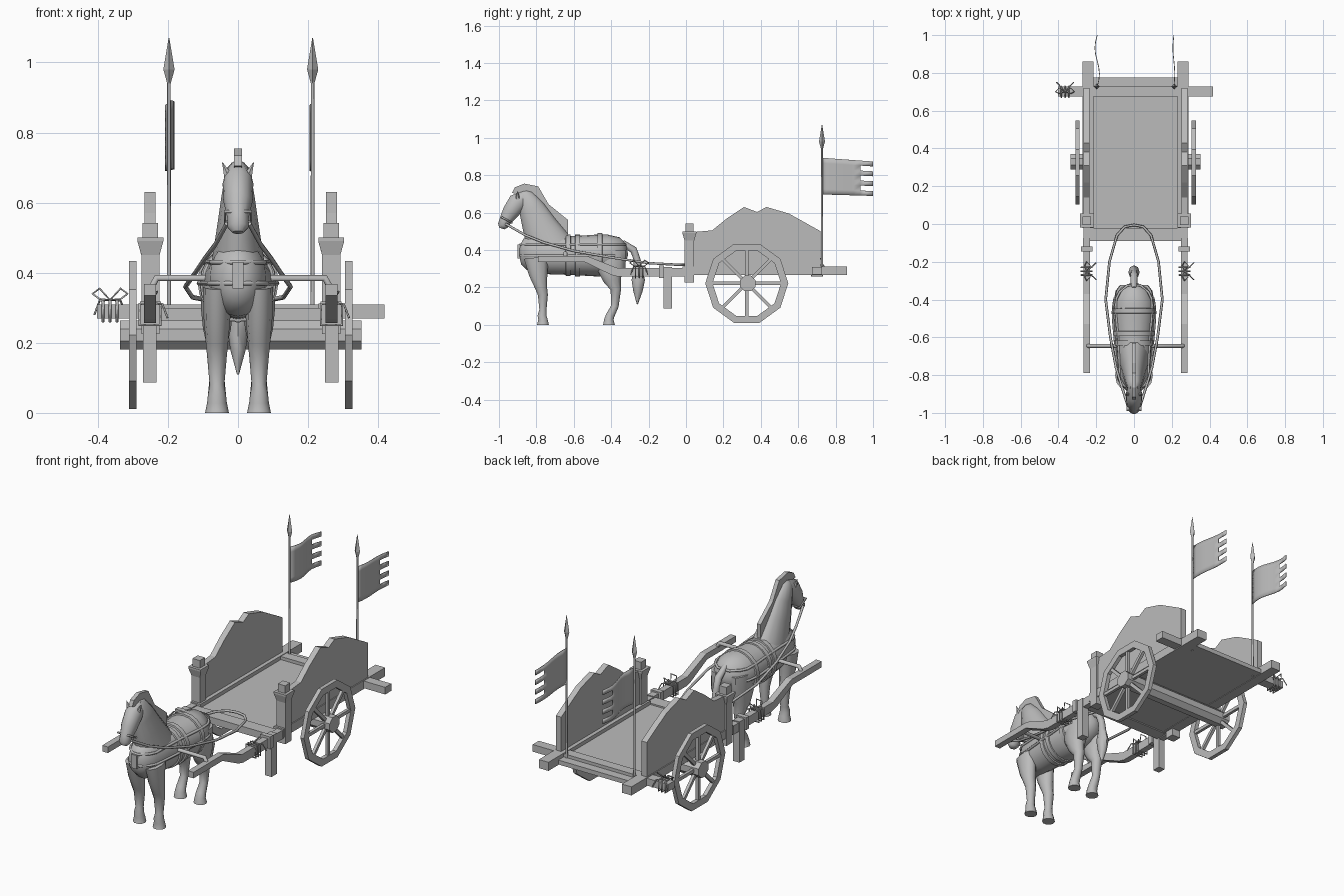
import bpy, bmesh
from math import sin, cos, pi, radians, sqrt
from mathutils import Vector, Matrix

old = bpy.data.objects.get("Cube")
if old:
    bpy.data.objects.remove(old)

grey = bpy.data.materials.new("plain_grey")
grey.use_nodes = True
COLOUR = (0.5, 0.5, 0.5, 1)
grey.diffuse_color = COLOUR
grey.node_tree.nodes["Principled BSDF"].inputs["Base Color"].default_value = COLOUR
CX = 0.008  # centre line of the cart


def finish(name, bm, smooth=False):
    bmesh.ops.recalc_face_normals(bm, faces=bm.faces)
    me = bpy.data.meshes.new(name)
    bm.to_mesh(me)
    bm.free()
    me.materials.append(grey)
    ob = bpy.data.objects.new(name, me)
    bpy.context.collection.objects.link(ob)
    if smooth:
        bpy.ops.object.select_all(action='DESELECT')
        ob.select_set(True)
        bpy.context.view_layer.objects.active = ob
        bpy.ops.object.shade_smooth_by_angle(angle=radians(50))
    return ob


def box(name, x, y, z, rot=None):
    """Box from three (low, high) ranges."""
    bm = bmesh.new()
    size = [b - a for a, b in (x, y, z)]
    mid = Vector([(a + b) / 2 for a, b in (x, y, z)])
    bmesh.ops.create_cube(bm, size=1, matrix=Matrix.Translation(mid) @ (rot or Matrix()) @ Matrix.Diagonal((*size, 1)))
    return finish(name, bm)


def plate(name, profile, x0, x1):
    """Extrude a y-z outline from x0 to x1."""
    bm = bmesh.new()
    face = bm.faces.new([bm.verts.new((x0, y, z)) for y, z in profile])
    new = bmesh.ops.extrude_face_region(bm, geom=[face])["geom"]
    bmesh.ops.translate(bm, vec=(x1 - x0, 0, 0), verts=[v for v in new if isinstance(v, bmesh.types.BMVert)])
    return finish(name, bm)


def loft(name, rings, x=0, sides=14, smooth=True):
    """Skin ellipses (y, z, half width, half depth) along a path in the y-z plane."""
    bm = bmesh.new()
    loops = []
    for i, (y, z, rx, r) in enumerate(rings):
        a, b = rings[max(i - 1, 0)], rings[min(i + 1, len(rings) - 1)]
        t = Vector((0, b[0] - a[0], b[1] - a[1])).normalized()
        loops.append([bm.verts.new((x + rx * cos(k * 2 * pi / sides),
                                    y - t.z * r * sin(k * 2 * pi / sides),
                                    max(0, z + t.y * r * sin(k * 2 * pi / sides)))) for k in range(sides)])
    for a, b in zip(loops, loops[1:]):
        for k in range(sides):
            n = (k + 1) % sides
            bm.faces.new((a[k], a[n], b[n], b[k]))
    bm.faces.new(loops[0])
    bm.faces.new(loops[-1])
    return finish(name, bm, smooth)


def cord(name, pts, r, cyclic=False):
    """Round cord through points, turned into a mesh."""
    cu = bpy.data.curves.new(name, 'CURVE')
    cu.dimensions = '3D'
    cu.bevel_depth, cu.bevel_resolution = r, 1
    cu.use_fill_caps = True
    sp = cu.splines.new('POLY')
    sp.points.add(len(pts) - 1)
    for p, q in zip(sp.points, pts):
        p.co = (*q, 1)
    sp.use_cyclic_u = cyclic
    cu.materials.append(grey)
    ob = bpy.data.objects.new(name, cu)
    bpy.context.collection.objects.link(ob)
    bpy.ops.object.select_all(action='DESELECT')
    ob.select_set(True)
    bpy.context.view_layer.objects.active = ob
    bpy.ops.object.convert(target='MESH')


def knot(name, x, y, z, along):
    """Rope turns round a beam, with bow loops and loose ends."""
    side = Vector((along.y, along.x, 0))
    up, c = Vector((0, 0, 1)), Vector((x, y, z))
    for d in (-0.02, 0, 0.02):
        cord(name + "_turn", [c + along * d + (side * u + up * v) * 0.03
                              for u, v in ((-1, -1), (1, -1), (1, 1), (-1, 1))], 0.004, True)
    for s in (-1, 1):
        out = along * s
        cord(name + "_bow", [c + up * 0.032, c + out * 0.03 + up * 0.065 + side * 0.02,
                             c + out * 0.05 + up * 0.05, c + out * 0.03 + up * 0.035 - side * 0.01], 0.003, True)
        cord(name + "_end", [c + up * 0.032, c + out * 0.03 + side * 0.035 + up * 0.03,
                             c + out * 0.045 + side * 0.05 - up * 0.01], 0.003)


# Cart bed, axle and rear beam
box("cart_bed", (CX - 0.225, CX + 0.225), (-0.09, 0.775), (0.268, 0.292))
box("front_beam", (CX - 0.275, CX + 0.275), (-0.09, -0.02), (0.262, 0.3))
box("rear_beam", (CX - 0.41, CX + 0.41), (0.675, 0.728), (0.27, 0.309))
bm = bmesh.new()
bmesh.ops.create_cone(bm, cap_ends=True, segments=8, radius1=0.045, radius2=0.045, depth=0.69,
                      matrix=Matrix.Translation((CX, 0.33, 0.222)) @ Matrix.Rotation(pi / 2, 4, 'Y') @ Matrix.Rotation(pi / 8, 4, 'Z'))
finish("axle", bm)

side_outline = [(0.03, 0.265), (0.03, 0.495), (0.14, 0.505), (0.22, 0.57), (0.31, 0.63), (0.38, 0.603),
                (0.43, 0.63), (0.55, 0.595), (0.72, 0.5), (0.72, 0.265)]
shaft_outline = [(0, 0.257), (-0.36, 0.257), (-0.40, 0.267), (-0.54, 0.335), (-0.79, 0.335),
                 (-0.79, 0.368), (-0.53, 0.368), (-0.37, 0.305), (0, 0.305)]

for s in (-1, 1):
    def span(a, b):
        return tuple(sorted((CX + s * a, CX + s * b)))
    # Cart sides, rails and shafts
    box("side_rail", span(0.222, 0.28), (-0.02, 0.86), (0.265, 0.312))
    plate("side_panel", side_outline, *span(0.243, 0.275))
    plate("shaft", shaft_outline, *span(0.242, 0.276))
    box("shaft_bracket", span(0.228, 0.288), (-0.145, -0.118), (0.25, 0.318))
    box("prop_leg", span(0.24, 0.279), (-0.12, -0.075), (0.087, 0.31))
    knot("shaft_rope", CX + s * 0.259, -0.25, 0.281, Vector((0, 1, 0)))
    # Corner post with a flared head and a cap
    post = [(0.225, 0.026), (0.45, 0.026), (0.49, 0.037), (0.5, 0.037), (0.5, 0.022), (0.542, 0.022)]
    loft("corner_post", [(0.018, z, r * sqrt(2) * 0.999, r * sqrt(2)) for z, r in post], 0, 4, False).matrix_world = \
        Matrix.Translation((CX + s * 0.258, 0.018, 0)) @ Matrix.Rotation(pi / 4, 4, 'Z') @ Matrix.Translation((0, -0.018, 0))

    # Ten-sided wheel with eight spokes
    bm = bmesh.new()
    xs, rim = span(0.297, 0.319), []
    for k in range(10):
        a = k * pi / 5
        rim.append([bm.verts.new((x, 0.325 + r * cos(a), 0.222 + r * sin(a)))
                    for x, r in ((xs[0], 0.222), (xs[1], 0.222), (xs[1], 0.183), (xs[0], 0.183))])
    for k in range(10):
        a, b = rim[k], rim[(k + 1) % 10]
        for j in range(4):
            bm.faces.new((a[j], a[(j + 1) % 4], b[(j + 1) % 4], b[j]))
    finish("wheel_rim", bm)
    for k in range(4):
        box("spoke_pair", span(0.3, 0.316), (0.14, 0.51), (0.213, 0.231), Matrix.Rotation(k * pi / 4, 4, 'X'))

    # Spear pole with its banner
    px, py = CX + s * 0.205, 0.727
    loft("banner_pole", [(py, 0.265, 0.006, 0.006), (py, 0.96, 0.005, 0.005)], px, 8)
    loft("spear_head", [(py, 0.94, 0.005, 0.005), (py, 0.98, 0.016, 0.016), (py, 1.07, 0.001, 0.001)], px, 4, False)
    bm = bmesh.new()
    cols, rows = 8, 7
    grid = []
    for i in range(cols + 1):
        u = i / cols
        lo, hi = 0.697 - 0.008 * u, 0.893 - 0.02 * u
        wave = 0.012 * sin(u * 2 * pi) * (1 if s < 0 else 0.4)
        grid.append([bm.verts.new((px + wave, py + u * 0.273, lo + (hi - lo) * j / rows)) for j in range(rows + 1)])
    for i in range(cols):
        for j in range(rows):
            if i < cols - 2 or j % 2 == 0:
                bm.faces.new((grid[i][j], grid[i + 1][j], grid[i + 1][j + 1], grid[i][j + 1]))
    flag = finish("banner", bm, True)
    flag.modifiers.new("cloth", 'SOLIDIFY').thickness = 0.004

knot("rear_rope", -0.365, 0.70, 0.29, Vector((1, 0, 0)))

# Horse body, neck, head and tail
body = [(-0.89, 0.39, 0.02, 0.03), (-0.875, 0.39, 0.05, 0.07), (-0.82, 0.385, 0.08, 0.11), (-0.72, 0.375, 0.09, 0.105),
        (-0.6, 0.37, 0.1, 0.104), (-0.48, 0.37, 0.11, 0.112), (-0.4, 0.385, 0.105, 0.1), (-0.34, 0.4, 0.07, 0.07),
        (-0.315, 0.405, 0.02, 0.03)]
loft("horse_body", body, sides=20)
loft("horse_neck", [(-0.72, 0.4, 0.08, 0.13), (-0.785, 0.53, 0.06, 0.095), (-0.825, 0.62, 0.047, 0.072),
                    (-0.86, 0.69, 0.035, 0.045), (-0.87, 0.71, 0.02, 0.02)])
loft("horse_head", [(-0.85, 0.70, 0.025, 0.025), (-0.9, 0.655, 0.044, 0.053), (-0.94, 0.6, 0.041, 0.045),
                    (-0.967, 0.555, 0.03, 0.033), (-0.98, 0.53, 0.03, 0.028), (-0.985, 0.515, 0.016, 0.014)])
loft("horse_tail", [(-0.34, 0.44, 0.015, 0.015), (-0.28, 0.4, 0.02, 0.02), (-0.262, 0.35, 0.018, 0.018),
                    (-0.258, 0.3, 0.02, 0.022), (-0.255, 0.24, 0.03, 0.036), (-0.257, 0.18, 0.022, 0.025),
                    (-0.26, 0.11, 0.003, 0.003)], sides=8)
plate("horse_mane", [(-0.93, 0.705), (-0.915, 0.735), (-0.865, 0.755), (-0.79, 0.74), (-0.735, 0.645), (-0.63, 0.56),
                     (-0.63, 0.48), (-0.72, 0.5), (-0.79, 0.62), (-0.85, 0.69)], -0.011, 0.011)


def body_at(y):
    """Body centre height, half width and half height at y."""
    for a, b in zip(body, body[1:]):
        if a[0] <= y <= b[0]:
            t = (y - a[0]) / (b[0] - a[0])
            return [p + (q - p) * t for p, q in zip(a[1:], b[1:])]


# Harness bands round the body
for y in (-0.63, -0.58, -0.46):
    z, rx, rz = body_at(y)
    loft("girth_band", [(y + d, z, rx + g, rz + g) for d, g in ((-0.014, 0), (-0.012, 0.007), (0.012, 0.007), (0.014, 0))], sides=20)
box("chest_strap", (-0.016, 0.016), (-0.9, -0.88), (0.355, 0.43))
cord("cross_bar", [(CX - 0.259, -0.645, 0.35), (CX - 0.24, -0.645, 0.385), (CX + 0.24, -0.645, 0.385),
                   (CX + 0.259, -0.645, 0.35)], 0.011)
for height in (0.37, 0.43):
    right = []
    for k in range(17):
        y = -0.885 + 0.56 * k / 16
        z, rx, rz = body_at(y)
        right.append((rx * sqrt(max(0.05, 1 - ((height - z) / rz) ** 2)) + 0.002, y, height))
    cord("harness_strap", right + [(-x, y, z) for x, y, z in reversed(right)], 0.007, True)

# Reins in one loop from the bit to the cart
rein = [(0.032, -0.965, 0.54), (0.065, -0.86, 0.48), (0.095, -0.76, 0.44), (0.125, -0.6, 0.395), (0.15, -0.4, 0.36),
        (0.13, -0.2, 0.33), (0.09, -0.06, 0.322), (0.05, -0.015, 0.32), (0, -0.005, 0.32)]
cord("reins", rein + [(-x, y, z) for x, y, z in rein[-2::-1]], 0.007)
cord("noseband", [(0.037, -0.985, 0.575), (-0.037, -0.985, 0.575), (-0.037, -0.93, 0.545), (0.037, -0.93, 0.545)], 0.005, True)

for s in (-1, 1):
    # Legs and ears
    loft("front_leg", [(-0.8, 0.36, 0.04, 0.07), (-0.79, 0.27, 0.038, 0.052), (-0.775, 0.2, 0.032, 0.034),
                       (-0.765, 0.16, 0.028, 0.028), (-0.765, 0.08, 0.021, 0.02), (-0.77, 0.05, 0.026, 0.025),
                       (-0.765, 0.03, 0.028, 0.026), (-0.765, 0, 0.034, 0.033)], s * 0.06, 10)
    loft("hind_leg", [(-0.4, 0.4, 0.04, 0.08), (-0.4, 0.3, 0.046, 0.08), (-0.395, 0.24, 0.04, 0.05),
                      (-0.375, 0.19, 0.028, 0.03), (-0.38, 0.1, 0.021, 0.021), (-0.405, 0.05, 0.026, 0.024),
                      (-0.412, 0.03, 0.028, 0.026), (-0.412, 0, 0.034, 0.033)], s * 0.06, 10)
    bm = bmesh.new()
    bmesh.ops.create_cone(bm, cap_ends=True, segments=6, radius1=0.016, radius2=0.001, depth=0.05,
                          matrix=Matrix.Translation((s * 0.035, -0.9, 0.692)) @ Matrix.Rotation(s * 0.4, 4, 'Y'))
    finish("ear", bm, True)
